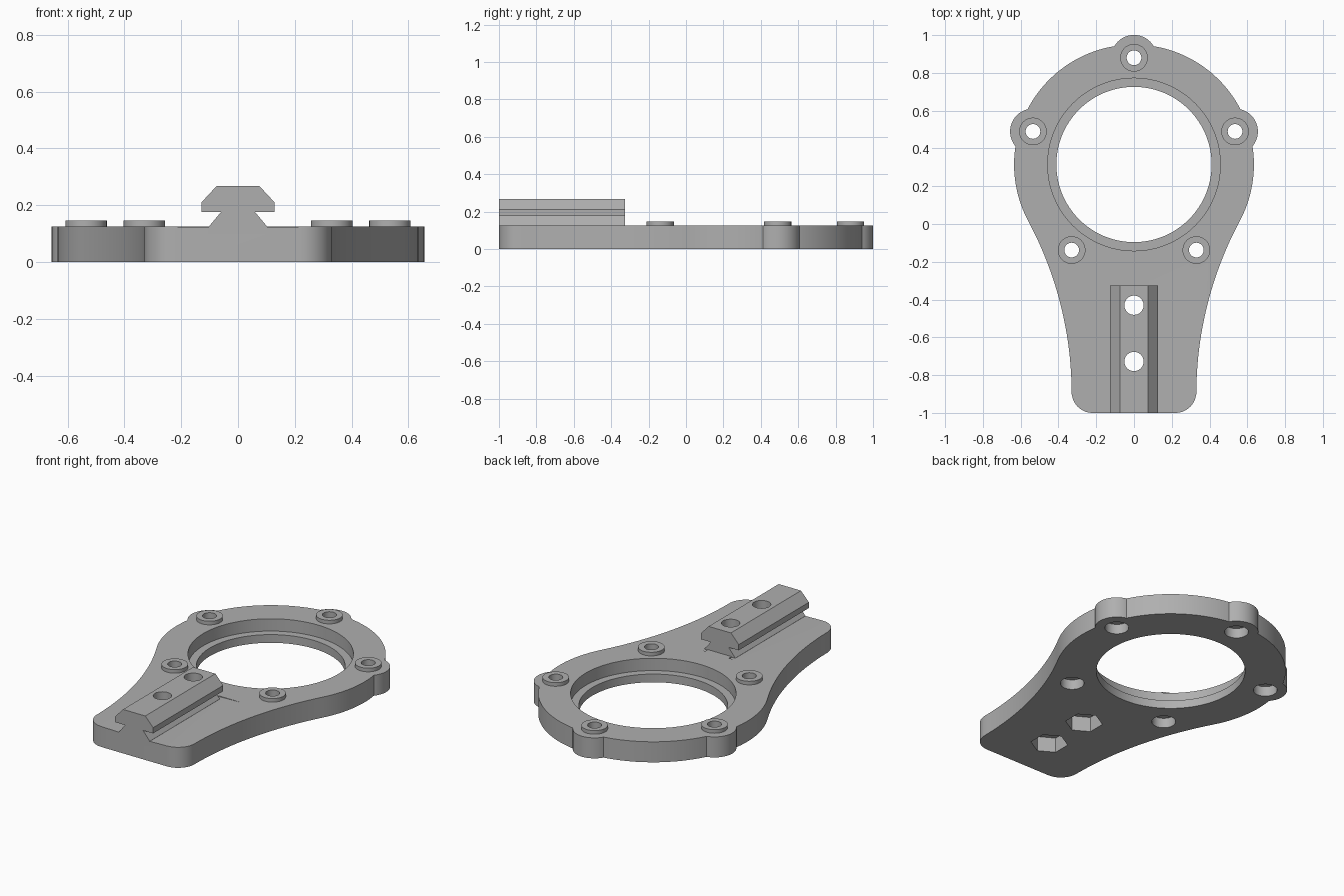
import bpy
import bmesh
from math import sin, cos, atan2, pi, radians

if "Cube" in bpy.data.objects:
    bpy.data.objects.remove(bpy.data.objects["Cube"])

grey = bpy.data.materials.new("plain_grey")
grey.use_nodes = True
colour = (0.43, 0.43, 0.43, 1)
grey.diffuse_color = colour
grey.node_tree.nodes["Principled BSDF"].inputs["Base Color"].default_value = colour

THICK = 0.125
RING_Y, RING_R = 0.315, 0.635


def prism(name, points, offset):
    """Extrude a closed loop of 3D points by an offset vector."""
    bm = bmesh.new()
    face = bm.faces.new([bm.verts.new(p) for p in points])
    ext = bmesh.ops.extrude_face_region(bm, geom=[face])
    moved = [v for v in ext["geom"] if isinstance(v, bmesh.types.BMVert)]
    bmesh.ops.translate(bm, verts=moved, vec=offset)
    bmesh.ops.recalc_face_normals(bm, faces=bm.faces)
    mesh = bpy.data.meshes.new(name)
    bm.to_mesh(mesh)
    bm.free()
    obj = bpy.data.objects.new(name, mesh)
    mesh.materials.append(grey)
    bpy.context.collection.objects.link(obj)
    return obj


def arc(cx, cy, r, start, end, steps):
    return [(cx + r * cos(start + (end - start) * i / steps),
             cy + r * sin(start + (end - start) * i / steps)) for i in range(steps + 1)]


def cylinder(name, x, y, r, z0, z1, sides=48, turn=0.0):
    loop = arc(x, y, r, turn, turn + 2 * pi, sides)[:-1]
    return prism(name, [(px, py, z0) for px, py in loop], (0, 0, z1 - z0))


def boolean(target, tool, operation):
    tool.hide_render = True
    mod = target.modifiers.new("bool", "BOOLEAN")
    mod.operation = operation
    mod.solver = "EXACT"
    mod.object = tool
    bpy.context.view_layer.objects.active = target
    bpy.ops.object.modifier_apply(modifier=mod.name)
    bpy.data.objects.remove(tool)


# Plate outline: ring arc, concave flank and rounded foot corner, mirrored
flank_r, flank_x, flank_y = 1.937, 2.267, -0.9
tangent = atan2(flank_y - RING_Y, flank_x)
right = arc(0, RING_Y, RING_R, pi / 2, tangent, 50)
right += arc(flank_x, flank_y, flank_r, pi + tangent, pi, 24)[1:]
right += arc(0.22, -0.89, 0.11, 0, -pi / 2, 10)[1:]
left = [(-x, y) for x, y in reversed(right[1:])]
plate = prism("mounting_plate", [(x, y, 0) for x, y in right + left], (0, 0, THICK))

# Rounded ears on the rim
ears = [(0, 0.88), (0.535, 0.49), (-0.535, 0.49)]
for x, y in ears:
    boolean(plate, cylinder("ear", x, y, 0.121, 0, THICK), "UNION")

# Shallow sloped relief beside the rail
for s in (1, -1):
    relief = [(s * 0.08, -1.1, 0.121), (s * 0.24, -1.1, THICK),
              (s * 0.24, -1.1, 0.15), (s * 0.08, -1.1, 0.15)]
    boolean(plate, prism("relief_cutter", relief, (0, 0.8, 0)), "DIFFERENCE")

# Rail with dovetail neck and chamfered head
half = [(0.105, 0.1), (0.105, 0.122), (0.06, 0.176), (0.128, 0.176),
        (0.128, 0.211), (0.075, 0.268)]
profile = half + [(-x, z) for x, z in reversed(half)]
rail = prism("rail", [(x, -1, z) for x, z in profile], (0, 0.675, 0))
boolean(plate, rail, "UNION")

# Raised bosses around the bore
bosses = ears + [(0.33, -0.138), (-0.33, -0.138)]
for x, y in bosses:
    boolean(plate, cylinder("boss", x, y, 0.073, 0.09, 0.147), "UNION")

# Stepped central bore
boolean(plate, cylinder("bore_cutter", 0, RING_Y, 0.411, -0.1, 0.3, 96), "DIFFERENCE")
boolean(plate, cylinder("recess_cutter", 0, RING_Y, 0.457, 0.05, 0.3, 96), "DIFFERENCE")

# Boss screw holes, widened from below
for x, y in bosses:
    boolean(plate, cylinder("hole_cutter", x, y, 0.039, -0.1, 0.3, 32), "DIFFERENCE")
    boolean(plate, cylinder("counterbore_cutter", x, y, 0.066, -0.1, 0.06, 32), "DIFFERENCE")

# Rail bolt holes with hexagonal nut pockets underneath
for y in (-0.43, -0.728):
    boolean(plate, cylinder("bolt_cutter", 0, y, 0.051, -0.1, 0.4, 32), "DIFFERENCE")
    boolean(plate, cylinder("nut_cutter", 0, y, 0.103, -0.1, 0.09, 6, pi / 2), "DIFFERENCE")

# Smooth the round walls, keep the edges sharp
bpy.ops.object.select_all(action="DESELECT")
plate.select_set(True)
bpy.context.view_layer.objects.active = plate
bpy.ops.object.shade_smooth_by_angle(angle=radians(25))
